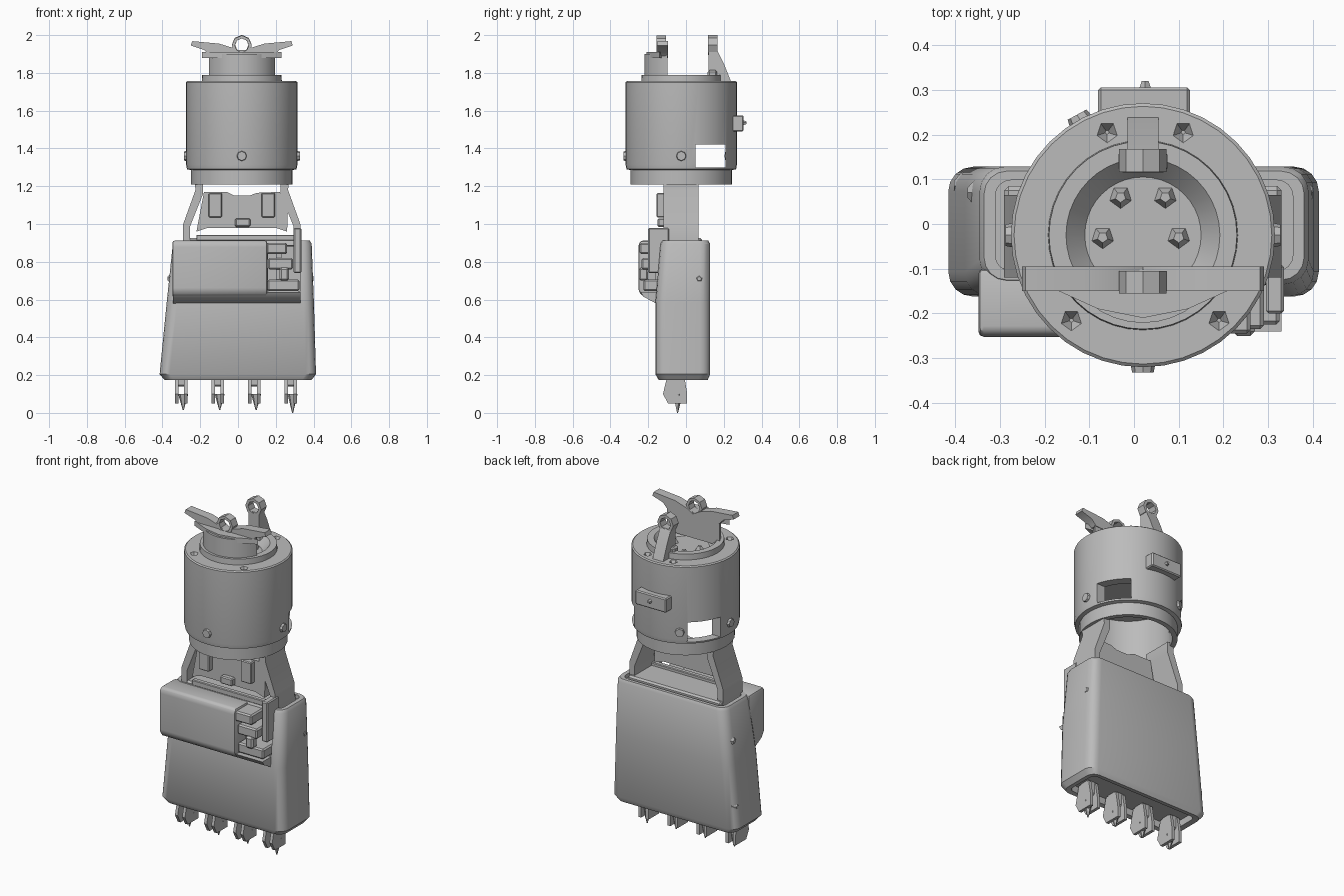
import bpy, bmesh
from math import sin, cos, pi, radians
from mathutils import Vector, Matrix

if "Cube" in bpy.data.objects:
    bpy.data.objects.remove(bpy.data.objects["Cube"], do_unlink=True)

grey = bpy.data.materials.new("plain grey")
grey.use_nodes = True
grey.diffuse_color = (0.5, 0.5, 0.5, 1)
grey.node_tree.nodes["Principled BSDF"].inputs["Base Color"].default_value = (0.5, 0.5, 0.5, 1)
CX, CY = 0.02, -0.025


def finish(name, bm, smooth=True):
    bmesh.ops.remove_doubles(bm, verts=bm.verts, dist=1e-5)
    bmesh.ops.recalc_face_normals(bm, faces=bm.faces)
    mesh = bpy.data.meshes.new(name)
    bm.to_mesh(mesh)
    bm.free()
    mesh.materials.append(grey)
    ob = bpy.data.objects.new(name, mesh)
    bpy.context.collection.objects.link(ob)
    if smooth:
        bpy.ops.object.select_all(action='DESELECT')
        ob.select_set(True)
        bpy.context.view_layer.objects.active = ob
        bpy.ops.object.shade_smooth_by_angle(angle=radians(32))
    return ob


def box(name, x, y, z, bevel=0.0):
    bm = bmesh.new()
    size = Vector((x[1] - x[0], y[1] - y[0], z[1] - z[0]))
    mid = Vector((sum(x), sum(y), sum(z))) / 2
    bmesh.ops.create_cube(bm, size=1, matrix=Matrix.Translation(mid) @ Matrix.Diagonal((*size, 1)))
    if bevel:
        bmesh.ops.bevel(bm, geom=bm.edges[:], offset=bevel, segments=1, affect='EDGES')
    return finish(name, bm, False)


def prism(name, points, axis, lo, hi, bevel=0.0):
    """Extrude a 2D outline along an axis; points are the other two axes in order."""
    bm = bmesh.new()

    def place(p, d):
        c = list(p)
        c.insert(axis, d)
        return c
    face = bm.faces.new([bm.verts.new(place(p, lo)) for p in points])
    ext = bmesh.ops.extrude_face_region(bm, geom=[face])
    shift = Vector(place((0, 0), hi - lo))
    bmesh.ops.translate(bm, vec=shift, verts=[v for v in ext["geom"] if isinstance(v, bmesh.types.BMVert)])
    if bevel:
        bmesh.ops.bevel(bm, geom=bm.edges[:], offset=bevel, segments=2, profile=0.5, affect='EDGES')
    return finish(name, bm)


def loft(name, rings):
    bm = bmesh.new()
    loops = [[bm.verts.new(p) for p in ring] for ring in rings]
    for a, b in zip(loops, loops[1:]):
        for i in range(len(a)):
            j = (i + 1) % len(a)
            bm.faces.new((a[i], a[j], b[j], b[i]))
    bm.faces.new(loops[0])
    bm.faces.new(loops[-1])
    return finish(name, bm)


def circle(r, z, n=40):
    return [(CX + r * cos(2 * pi * i / n), CY + r * sin(2 * pi * i / n), z) for i in range(n)]


def rounded(z, x0, x1, y0, y1, r):
    pts = []
    for k, (x, y) in enumerate([(x1 - r, y1 - r), (x0 + r, y1 - r), (x0 + r, y0 + r), (x1 - r, y0 + r)]):
        for i in range(5):
            a = (k + i / 4) * pi / 2
            pts.append((x + r * cos(a), y + r * sin(a), z))
    return pts


def cut(ob, cutter):
    mod = ob.modifiers.new("cut", 'BOOLEAN')
    mod.object = cutter
    mod.solver = 'EXACT'
    mesh = bpy.data.meshes.new_from_object(ob.evaluated_get(bpy.context.evaluated_depsgraph_get()))
    ob.modifiers.clear()
    ob.data = mesh
    bpy.data.objects.remove(cutter, do_unlink=True)


def cone(name, loc, r1, r2, depth, direction, n=6):
    bm = bmesh.new()
    rot = Vector(direction).to_track_quat('Z', 'Y').to_matrix().to_4x4()
    bmesh.ops.create_cone(bm, cap_ends=True, segments=n, radius1=r1, radius2=r2, depth=depth,
                          matrix=Matrix.Translation(loc) @ rot)
    return finish(name, bm, False)


def eyelet(name, x, y, z, r_out, r_in, width):
    bm = bmesh.new()
    n = 8
    rows = [[bm.verts.new((x + r * cos(2 * pi * i / n), y + d, z + r * sin(2 * pi * i / n)))
             for i in range(n)]
            for r, d in ((r_out, -width), (r_out, width), (r_in, width), (r_in, -width))]
    for k in range(4):
        for i in range(n):
            a, b, j = rows[k], rows[(k + 1) % 4], (i + 1) % n
            bm.faces.new((a[i], a[j], b[j], b[i]))
    return finish(name, bm, False)


# Upper drum: hollow below, recessed dish on top
drum = loft("drum", [circle(r, z) for r, z in (
    (0.24, 1.46), (0.24, 1.21), (0.268, 1.21), (0.268, 1.285), (0.29, 1.29), (0.295, 1.315),
    (0.295, 1.75), (0.288, 1.756), (0.212, 1.756), (0.21, 1.79), (0.172, 1.79),
    (0.13, 1.74))])
cut(drum, box("window_cutter", (-0.5, 0.5), (0.05, 0.21), (1.30, 1.42)))
for x in (-0.14, 0.19):
    cut(drum, cone("pit_cutter", (x, -0.215, 1.75), 0.005, 0.035, 0.05, (0, 0, 1), 5))
for x in (-0.06, 0.11):
    cut(drum, cone("pit_cutter", (x, 0.205, 1.75), 0.005, 0.035, 0.05, (0, 0, 1), 5))

# Drum fittings
for i in range(4):
    a = i * pi / 2 + (0.0 if i != 1 else 0.5)
    d = Vector((cos(a), sin(a), 0))
    cone("drum_bolt", Vector((CX, CY, 1.36)) + d * 0.292, 0.03, 0.024, 0.03, d, 8)
for x, y in ((-0.03, 0.06), (0.07, 0.06), (-0.07, -0.03), (0.1, -0.03)):
    cone("dish_bolt", (x, y, 1.75), 0.028, 0.012, 0.03, (0, 0, 1), 5)
plate = box("back_plate", (-0.08, 0.125), (0.22, 0.305), (1.49, 1.575), 0.006)
cone("back_plate_pin", (0.025, 0.305, 1.535), 0.018, 0.008, 0.03, (0, 1, 0), 5)

# Front shroud on top, with a winged bar and eyelet
arc = [radians(200 + 140 * i / 14) for i in range(15)]
prism("top_shroud", [(CX + 0.186 * cos(a), -0.035 + 0.186 * sin(a)) for a in arc], 2, 1.76, 1.90)
half = [(0.0, 1.88), (0.17, 1.89), (0.2, 1.922), (0.27, 1.945), (0.262, 1.968), (0.12, 1.955), (0.04, 1.93), (0.0, 1.905)]
for side in (-1, 1):
    prism("wing_bar", [(CX + side * x, z) for x, z in half], 1, -0.15, -0.095)
    prism("wing_web", [(CX, -0.21), (CX + side * 0.1, -0.19), (CX + side * 0.21, -0.14), (CX, -0.1)], 2, 1.88, 1.91)
eyelet("front_eyelet", CX, -0.13, 1.945, 0.053, 0.037, 0.025)

# Rear post and eyelet
prism("rear_post", [(0.24, 1.75), (0.2, 1.85), (0.165, 1.92), (0.12, 1.92), (0.12, 1.75)], 0, -0.015, 0.055)
eyelet("rear_eyelet", CX, 0.142, 1.948, 0.053, 0.035, 0.026)
box("rear_post_foot", (-0.035, 0.075), (0.115, 0.165), (1.75, 1.815), 0.01)

# Neck struts, centre panel and blocks
strut = [(0.205, 1.23), (0.25, 1.23), (0.245, 1.18), (0.31, 1.0), (0.31, 0.9), (0.275, 0.9), (0.275, 0.985), (0.205, 1.16)]
for side in (-1, 1):
    prism("neck_strut", [(CX + side * x, z) for x, z in strut], 1, -0.12, 0.065)
    mid = CX + 0.14 * side
    box("panel_block", (mid - 0.035, mid + 0.035), (-0.155, -0.1), (1.035, 1.165), 0.005)
prism("neck_panel", [(-0.22, 0.96), (-0.16, 0.98), (0.2, 0.98), (0.26, 0.96), (0.265, 1.1),
                     (0.22, 1.17), (0.1, 1.165), (0.06, 1.15), (-0.02, 1.15), (-0.06, 1.17), (-0.18, 1.17)],
      1, -0.12, -0.075)
box("panel_latch", (-0.015, 0.065), (-0.15, -0.11), (0.985, 1.03), 0.006)

# Lower housing: tapered, rounded, with recessed top and underside
housing = loft("housing", [rounded(*s) for s in (
    (0.22, -0.36, 0.36, -0.12, 0.085, 0.03), (0.18, -0.36, 0.36, -0.12, 0.085, 0.03),
    (0.175, -0.39, 0.39, -0.145, 0.115, 0.05), (0.205, -0.415, 0.413, -0.162, 0.128, 0.055),
    (0.58, -0.378, 0.402, -0.162, 0.128, 0.055),
    (0.895, -0.345, 0.39, -0.135, 0.128, 0.055), (0.912, -0.335, 0.38, -0.125, 0.118, 0.05),
    (0.912, -0.31, 0.355, -0.105, 0.098, 0.035), (0.89, -0.31, 0.355, -0.105, 0.098, 0.035))])
cut(housing, box("bay_cutter", (0.16, 0.33), (-0.3, -0.06), (0.645, 0.885)))
box("top_tray", (-0.29, 0.33), (-0.12, 0.085), (0.88, 0.925), 0.01)
box("tray_rim", (-0.22, 0.30), (-0.125, -0.095), (0.91, 0.943), 0.004)

# Front pack and the ledge beneath it
prism("front_pack", [(-0.1, 0.91), (-0.24, 0.912), (-0.252, 0.89), (-0.252, 0.65), (-0.235, 0.62), (-0.1, 0.61)],
      0, -0.348, 0.155, 0.012)
prism("pack_ledge", [(-0.1, 0.64), (-0.24, 0.64), (-0.225, 0.615), (-0.16, 0.58), (-0.1, 0.58)],
      0, -0.345, 0.33)

# Mechanism in the open bay
for z, x0, x1, depth in ((0.645, 0.155, 0.325, 0.225), (0.76, 0.16, 0.29, 0.235), (0.84, 0.15, 0.26, 0.245)):
    box("bay_block", (x0, x1), (-depth, -0.06), (z, z + 0.06), 0.008)
box("bay_post", (0.295, 0.335), (-0.2, -0.09), (0.74, 0.98), 0.006)
box("bay_rod", (0.2, 0.23), (-0.2, -0.16), (0.65, 0.89))
box("bay_hook", (0.22, 0.27), (-0.25, -0.2), (0.7, 0.77), 0.01)

# Clawed feet under the housing
claw = [(-0.095, 0.21), (-0.012, 0.21), (0.005, 0.11), (0.005, 0.03), (-0.03, 0.02), (-0.095, 0.05), (-0.122, 0.1)]
for i in range(4):
    x = -0.3 + 0.193 * i
    low = 0.0 if i == 3 else 0.015
    box("claw_root", (x - 0.03, x + 0.03), (-0.09, -0.02), (0.14, 0.225), 0.008)
    for side in (-1, 1):
        s = x + side * 0.024
        prism("claw_plate", [(y, max(z, 0.05)) for y, z in claw], 0, s - 0.009, s + 0.009)
    cone("claw_tip", (x + 0.01, -0.045, (0.1 + low) / 2), 0.028, 0.003, 0.1 - low, (0, 0, -1), 5)

# Small side catches on the housing
for z, y in ((0.71, 0.07), (0.33, 0.085)):
    for side in (-1, 1):
        edge = 0.398 if side > 0 else -0.37 - (0.71 - z) * 0.08
        cone("side_catch", (edge - side * 0.008, y, z), 0.035, 0.012, 0.02, (side, 0, 0), 5)
